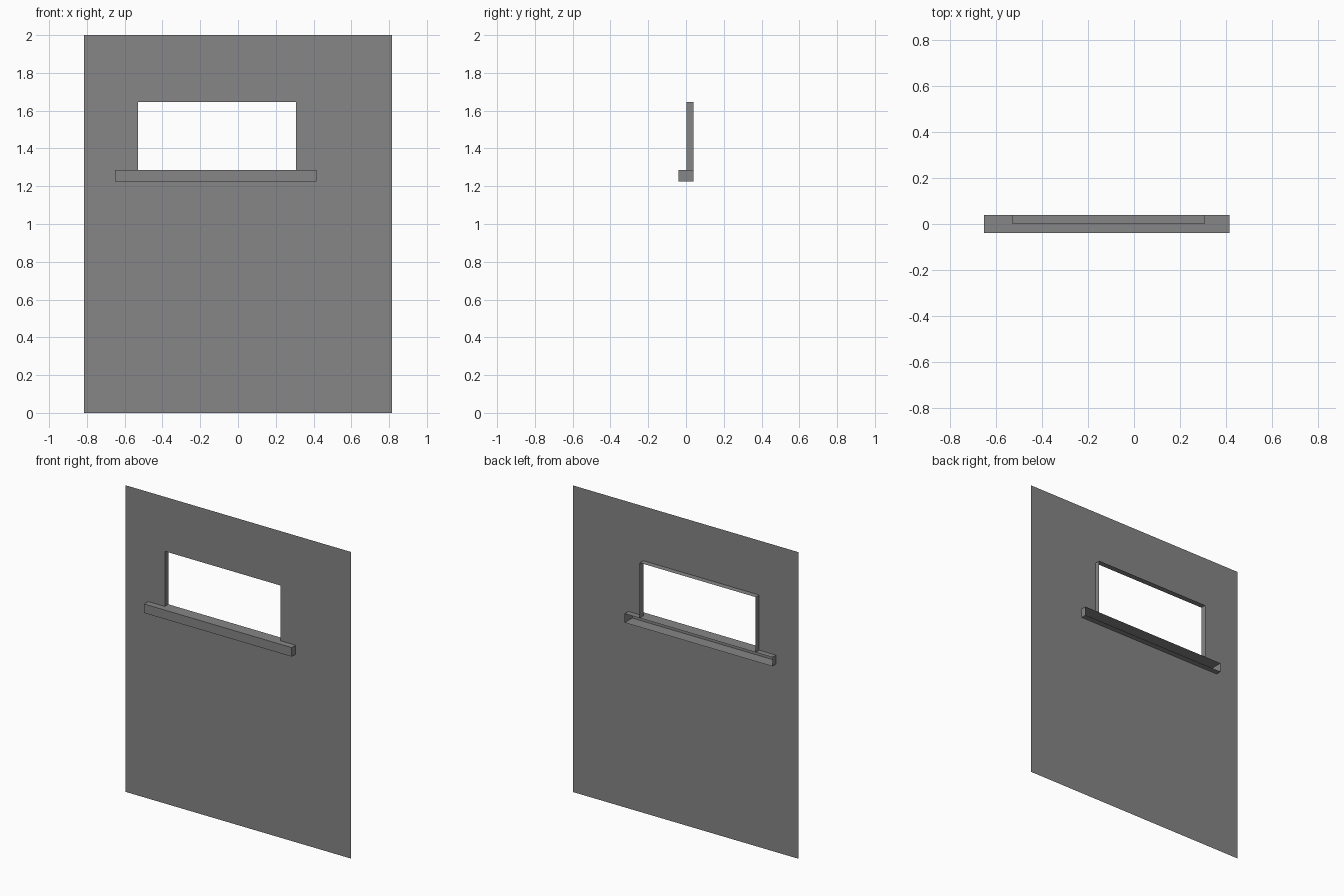
import bpy, bmesh

if "Cube" in bpy.data.objects:
    bpy.data.objects.remove(bpy.data.objects["Cube"])

grey = bpy.data.materials.new("plain grey")
grey.diffuse_color = (0.24, 0.24, 0.24, 1)
grey.use_nodes = True
grey.node_tree.nodes["Principled BSDF"].inputs["Base Color"].default_value = grey.diffuse_color

# Key positions
WALL_Y, FRONT, BACK = 0.002, -0.039, 0.039
WX0, WX1, WTOP = -0.815, 0.815, 2.0        # wall
OX0, OX1, OZ0, OZ1 = -0.53, 0.307, 1.285, 1.645   # opening
SX0, SX1, SZ0 = -0.65, 0.415, 1.226        # sill


def make(name, quads):
    """Sheet object from four-cornered faces."""
    bm = bmesh.new()
    for q in quads:
        bm.faces.new([bm.verts.new(p) for p in q])
    bmesh.ops.remove_doubles(bm, verts=bm.verts, dist=0.0005)
    me = bpy.data.meshes.new(name)
    bm.to_mesh(me)
    bm.free()
    me.materials.append(grey)
    ob = bpy.data.objects.new(name, me)
    bpy.context.collection.objects.link(ob)


def upright(x0, x1, z0, z1, y):
    return [(x0, y, z0), (x1, y, z0), (x1, y, z1), (x0, y, z1)]


def level(x0, x1, y0, y1, z, up=True):
    q = [(x0, y0, z), (x1, y0, z), (x1, y1, z), (x0, y1, z)]
    return q if up else q[::-1]


def side(x, y0, y1, z0, z1, right=True):
    q = [(x, y0, z0), (x, y1, z0), (x, y1, z1), (x, y0, z1)]
    return q if right else q[::-1]


# Thin wall around the opening and the sill slot
make("wall", [
    upright(WX0, WX1, 0, SZ0, WALL_Y),
    upright(WX0, SX0, SZ0, OZ0, WALL_Y),
    upright(SX1, WX1, SZ0, OZ0, WALL_Y),
    upright(WX0, OX0, OZ0, OZ1, WALL_Y),
    upright(OX1, WX1, OZ0, OZ1, WALL_Y),
    upright(WX0, WX1, OZ1, WTOP, WALL_Y),
])

# Window reveal: two jambs and a head, running back from the wall
make("window_reveal", [
    side(OX0, WALL_Y, BACK, OZ0, OZ1, True),
    side(OX1, WALL_Y, BACK, OZ0, OZ1, False),
    level(OX0, OX1, WALL_Y, BACK, OZ1, False),
])

# Hollow sill, open at the back
make("window_sill", [
    upright(SX0, SX1, SZ0, OZ0, FRONT),
    level(SX0, SX1, FRONT, BACK, OZ0, True),
    level(SX0, SX1, FRONT, BACK, SZ0, False),
    side(SX0, FRONT, BACK, SZ0, OZ0, False),
    side(SX1, FRONT, BACK, SZ0, OZ0, True),
])
